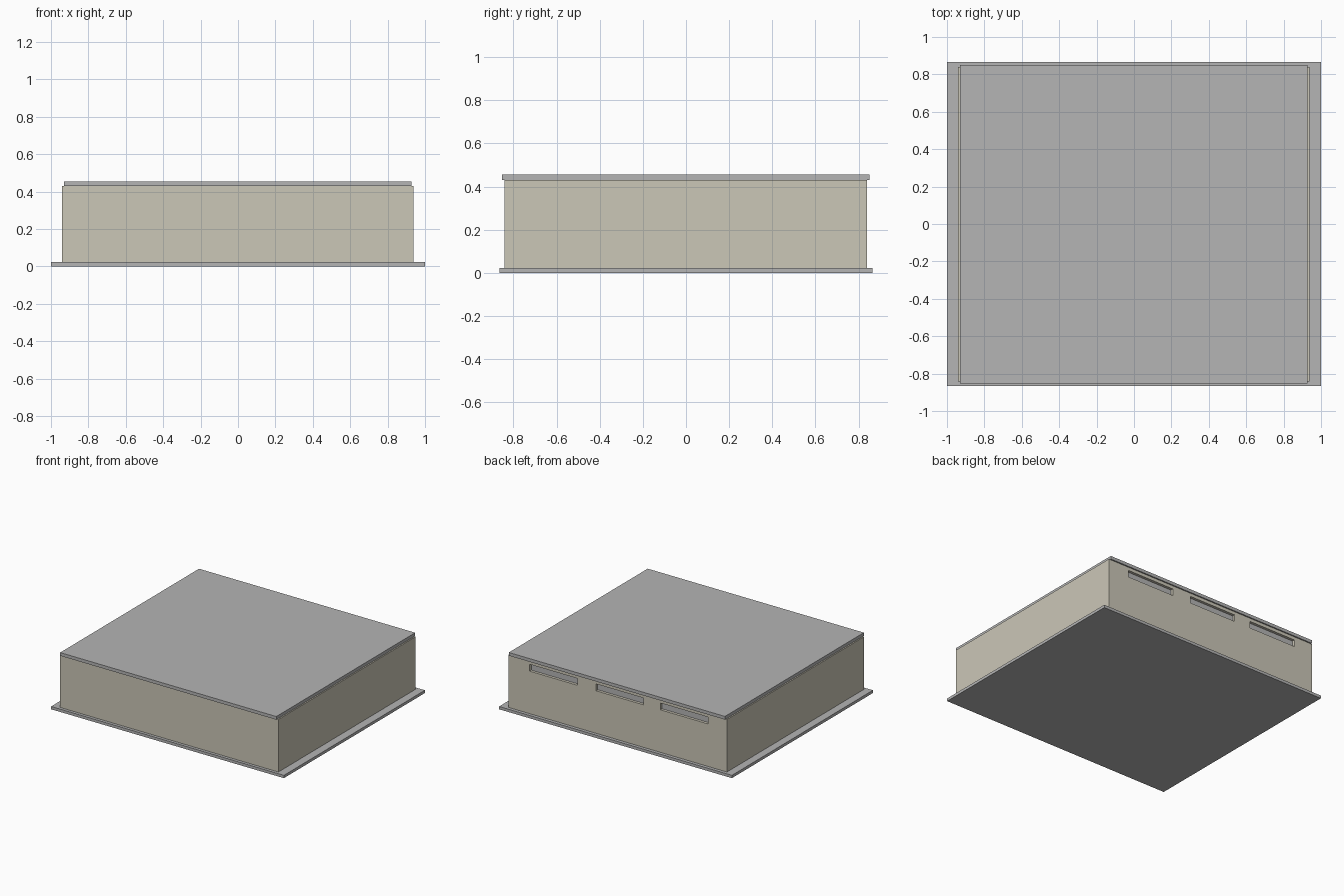
import bpy

if "Cube" in bpy.data.objects:
    bpy.data.objects.remove(bpy.data.objects["Cube"])


def material(name, rgb):
    m = bpy.data.materials.new(name)
    m.diffuse_color = (*rgb, 1)
    m.use_nodes = True
    m.node_tree.nodes["Principled BSDF"].inputs["Base Color"].default_value = m.diffuse_color
    return m


CONCRETE = material("grey concrete", (0.46, 0.46, 0.46))
PLASTER = material("beige plaster", (0.60, 0.57, 0.475))


def box(name, x, y, z, mat):
    """Axis-aligned box from three (min, max) ranges."""
    bpy.ops.mesh.primitive_cube_add(size=1, location=[(a + b) / 2 for a, b in (x, y, z)])
    o = bpy.context.object
    o.name = name
    o.scale = [b - a for a, b in (x, y, z)]
    bpy.ops.object.transform_apply(location=False, rotation=False, scale=True)
    o.data.materials.append(mat)
    return o


# Ground slab, walls and thin flat roof
box("base_slab", (-1, 1), (-0.865, 0.865), (0, 0.022), CONCRETE)
walls = box("walls", (-0.94, 0.937), (-0.842, 0.84), (0.022, 0.43), PLASTER)
box("roof", (-0.93, 0.927), (-0.854, 0.85), (0.43, 0.455), CONCRETE)

# Three high strip windows recessed into the back wall
Z = (0.352, 0.405)
for i, x in enumerate([(0.345, 0.755), (-0.225, 0.185), (-0.777, -0.367)]):
    cutter = box(f"window_cutter_{i}", x, (0.815, 0.9), Z, PLASTER)
    cut = walls.modifiers.new("window", 'BOOLEAN')
    cut.operation = 'DIFFERENCE'
    cut.solver = 'EXACT'
    cut.object = cutter
    bpy.context.view_layer.objects.active = walls
    bpy.ops.object.modifier_apply(modifier=cut.name)
    bpy.data.objects.remove(cutter)
    box(f"window_pane_{i}", x, (0.813, 0.819), Z, CONCRETE)
